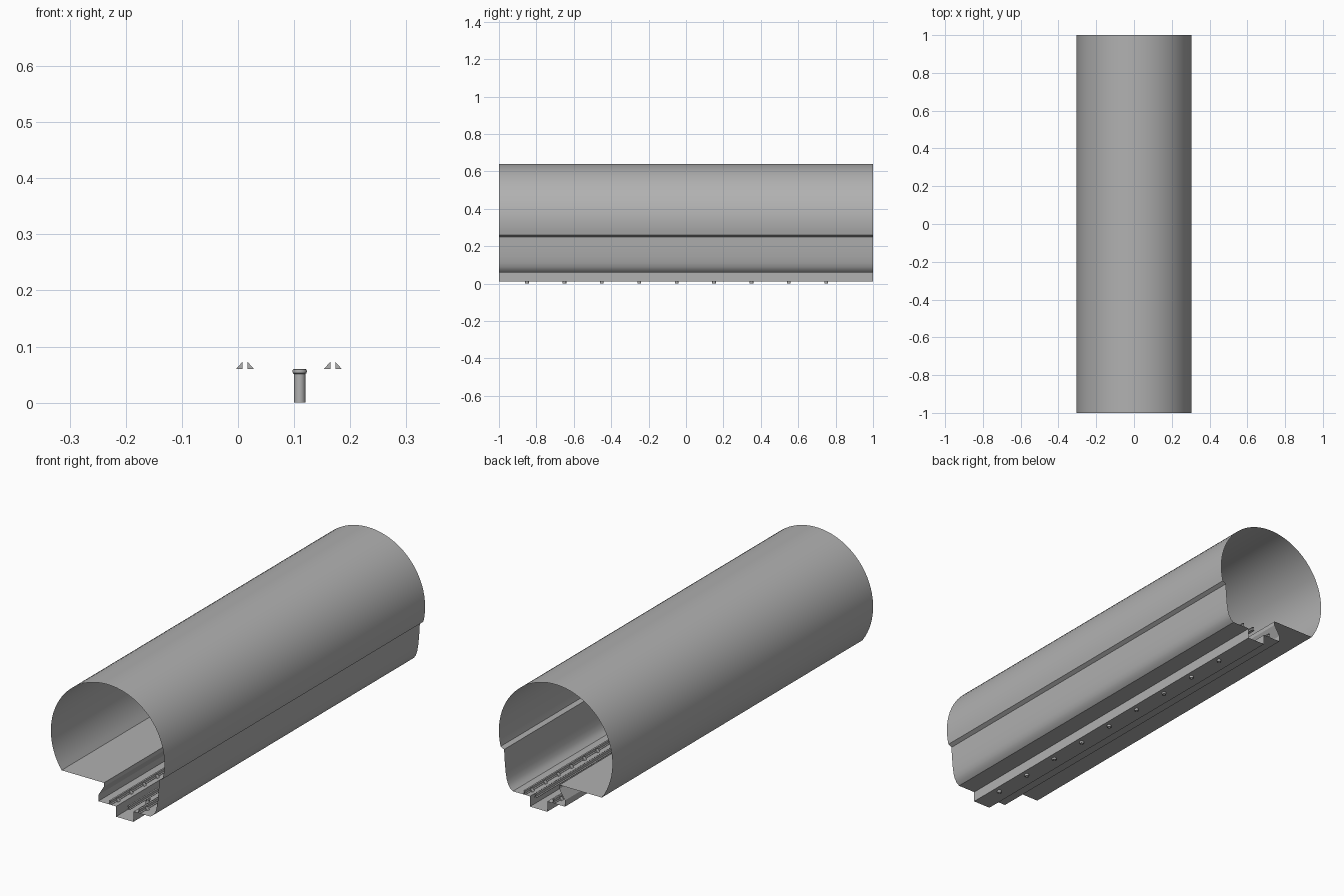
import bpy, bmesh, math

if "Cube" in bpy.data.objects:
    bpy.data.objects.remove(bpy.data.objects["Cube"])

# Mid-dark grey shared by every part
grey = bpy.data.materials.new("dark_grey")
grey.diffuse_color = (0.44, 0.44, 0.44, 1)
grey.use_nodes = True
grey.node_tree.nodes["Principled BSDF"].inputs["Base Color"].default_value = grey.diffuse_color


def finish(name, bm):
    me = bpy.data.meshes.new(name)
    bm.to_mesh(me)
    bm.free()
    me.materials.append(grey)
    ob = bpy.data.objects.new(name, me)
    bpy.context.collection.objects.link(ob)
    bpy.ops.object.select_all(action='DESELECT')
    ob.select_set(True)
    bpy.context.view_layer.objects.active = ob
    bpy.ops.object.shade_smooth_by_angle(angle=math.radians(25))
    return ob


def sweep(name, pts, closed=False):
    """Profile in x-z extruded along y into an open-ended thin sheet."""
    bm = bmesh.new()
    a = [bm.verts.new((x, -1, z)) for x, z in pts]
    b = [bm.verts.new((x, 1, z)) for x, z in pts]
    n = len(pts)
    for i in range(n if closed else n - 1):
        j = (i + 1) % n
        bm.faces.new((a[i], a[j], b[j], b[i]))
    return finish(name, bm)


# Round vault: arc from the right ledge over the top to the left walkway
R, CZ, N = 0.305, 0.335, 48
start = math.asin((0.26 - CZ) / R)
end = math.pi - math.asin((0.157 - CZ) / R)
arc = [(R * math.cos(t), CZ + R * math.sin(t))
       for t in (start + (end - start) * i / N for i in range(N + 1))]

# Lower right wall with a small ledge, below the vault
lower = [(0.23, 0.06), (0.245, 0.071), (0.256, 0.088), (0.263, 0.11),
         (0.269, 0.145), (0.274, 0.2), (0.277, 0.25)]
sweep("tunnel_wall", lower + arc)

# Floor: walkway, sloped side, track bed and centre channel
sweep("tunnel_floor", [arc[-1], (-0.02, 0.157), (-0.02, 0.138), (-0.05, 0.09),
                       (-0.05, 0.06), (0.045, 0.06), (0.045, 0.01),
                       (0.138, 0.01), (0.138, 0.06), (0.23, 0.06)])

# Rails: open-ended I-sections, two running rails and one conductor rail
RAILS = (0.0125, 0.169)
half = [(0.007, 0.0605), (0.007, 0.0625), (0.002, 0.065),
        (0.002, 0.073), (0.004, 0.0745), (0.004, 0.079)]
for name, cx in (("left_rail", RAILS[0]), ("right_rail", RAILS[1]),
                 ("conductor_rail", 0.11)):
    sweep(name, [(cx + x, z) for x, z in half]
          + [(cx - x, z) for x, z in reversed(half)], closed=True)

# Rail clips: pairs of wedges on either side of each running rail
bm = bmesh.new()
for k in range(20):
    y = -0.95 + k * 0.1
    for cx in RAILS:
        for s in (-1, 1):
            tri = [(cx + s * 0.0045, 0.06), (cx + s * 0.016, 0.06),
                   (cx + s * 0.0045, 0.073)]
            f = [bm.verts.new((x, y - 0.008, z)) for x, z in tri]
            b = [bm.verts.new((x, y + 0.008, z)) for x, z in tri]
            bm.faces.new(f)
            bm.faces.new(b[::-1])
            for i in range(3):
                j = (i + 1) % 3
                bm.faces.new((f[j], f[i], b[i], b[j]))
bmesh.ops.recalc_face_normals(bm, faces=bm.faces)
finish("rail_clips", bm)

# Conductor rail supports: thin tubes with a rounded collar at the top
prof = [(0.005, 0.06), (0.005, 0.0), (0.010, 0.0), (0.010, 0.051),
        (0.0122, 0.053), (0.0128, 0.056), (0.0122, 0.059), (0.010, 0.06)]
bm = bmesh.new()
S = 20
for k in range(9):
    y = -0.85 + 0.2 * k
    rings = [[bm.verts.new((0.11 + r * math.cos(2 * math.pi * i / S),
                            y + r * math.sin(2 * math.pi * i / S), z))
              for i in range(S)] for r, z in prof]
    for p in range(len(prof)):
        a, b = rings[p], rings[(p + 1) % len(prof)]
        for i in range(S):
            j = (i + 1) % S
            bm.faces.new((a[i], a[j], b[j], b[i]))
bmesh.ops.recalc_face_normals(bm, faces=bm.faces)
finish("rail_supports", bm)
